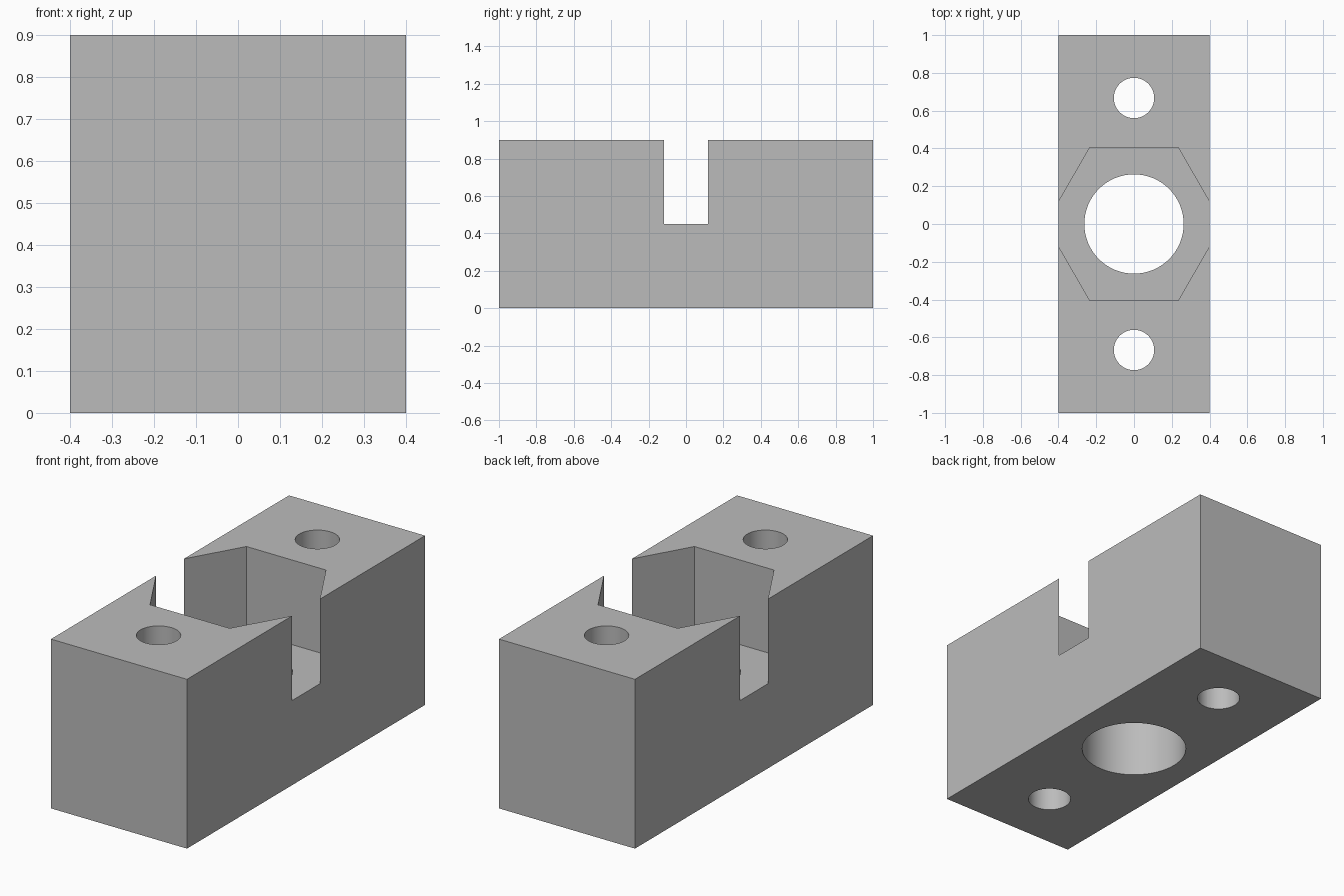
import bpy
import math

default_cube = bpy.data.objects.get("Cube")
if default_cube:
    bpy.data.objects.remove(default_cube, do_unlink=True)

WIDTH, LENGTH, HEIGHT = 0.8, 2.0, 0.9
POCKET_FLOOR = 0.45
POCKET_HALF = 0.405   # centre to flat of the hexagonal pocket
BORE_RADIUS = 0.263
BOLT_RADIUS = 0.107
BOLT_OFFSET = 0.667

grey = bpy.data.materials.new("plain grey")
grey.use_nodes = True
colour = (0.5, 0.5, 0.5, 1)
grey.diffuse_color = colour
grey.node_tree.nodes["Principled BSDF"].inputs["Base Color"].default_value = colour

# Solid block
bpy.ops.mesh.primitive_cube_add(size=1, location=(0, 0, HEIGHT / 2))
block = bpy.context.object
block.name = "mounting_block"
block.scale = (WIDTH, LENGTH, HEIGHT)
bpy.ops.object.transform_apply(location=True, rotation=True, scale=True)
block.data.materials.append(grey)


def cut(name, sides, radius, y, bottom, turn=0):
    """Cut a vertical prism out of the block, from bottom up through the top."""
    top = HEIGHT + 0.1
    bpy.ops.mesh.primitive_cylinder_add(
        vertices=sides, radius=radius, depth=top - bottom,
        location=(0, y, (top + bottom) / 2), rotation=(0, 0, turn))
    cutter = bpy.context.object
    cutter.name = name
    cutter.hide_render = True
    cutter.data.materials.append(grey)
    modifier = block.modifiers.new(name, "BOOLEAN")
    modifier.operation = "DIFFERENCE"
    modifier.solver = "EXACT"
    modifier.object = cutter
    bpy.context.view_layer.objects.active = block
    bpy.ops.object.modifier_apply(modifier=name)
    bpy.data.objects.remove(cutter, do_unlink=True)


# Hexagonal pocket whose side corners break out as slots
cut("hex_pocket", 6, POCKET_HALF / math.cos(math.pi / 6), 0, POCKET_FLOOR, math.pi / 6)

# Central bore and the two bolt holes
cut("centre_bore", 64, BORE_RADIUS, 0, -0.1)
for side in (-1, 1):
    cut("bolt_hole", 48, BOLT_RADIUS, side * BOLT_OFFSET, -0.1)

# Round walls smooth, all other edges sharp
bpy.ops.object.select_all(action="DESELECT")
block.select_set(True)
bpy.context.view_layer.objects.active = block
bpy.ops.object.shade_smooth_by_angle(angle=math.radians(30))
